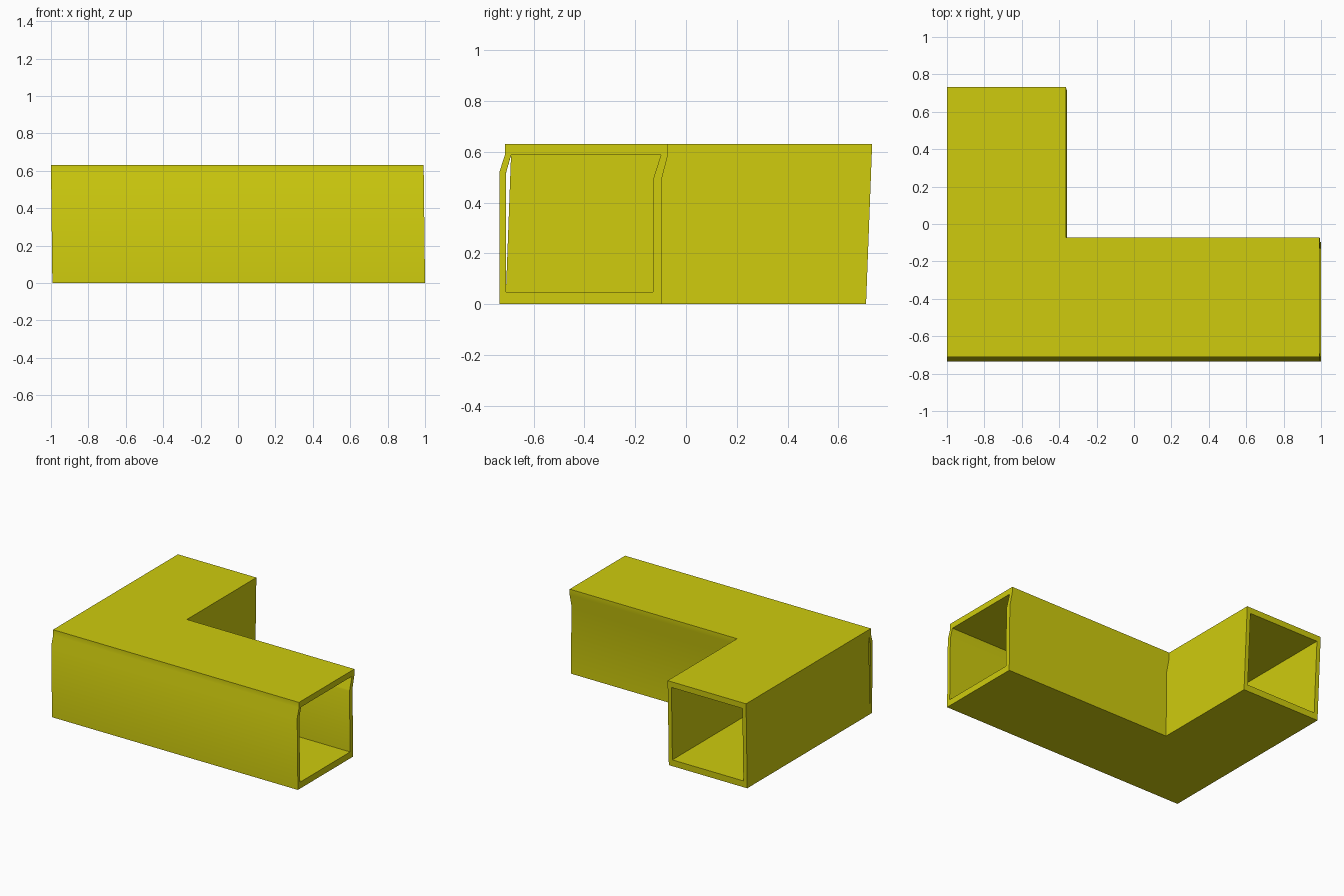
import bpy, bmesh, math

if "Cube" in bpy.data.objects:
    bpy.data.objects.remove(bpy.data.objects["Cube"])

LEAN_X = -0.0075 / 0.63   # the whole duct leans slightly sideways
LEAN_Y = 0.024 / 0.63     # the branch ends lean backwards


def prism(name, profile, start, end, axis, lean_y=0.0):
    """Extrude a (horizontal, z) profile along the x or y axis, with lean."""
    bm = bmesh.new()
    rings = []
    for t in (start, end):
        ring = []
        for h, z in profile:
            x, y = (t, h) if axis == 'X' else (h, t)
            ring.append(bm.verts.new((x + LEAN_X * z, y + lean_y * z, z)))
        rings.append(ring)
    a, b = rings
    bm.faces.new(a)
    bm.faces.new(b[::-1])
    n = len(profile)
    for i in range(n):
        j = (i + 1) % n
        bm.faces.new((a[i], b[i], b[j], a[j]))
    bmesh.ops.recalc_face_normals(bm, faces=bm.faces[:])
    me = bpy.data.meshes.new(name)
    bm.to_mesh(me)
    bm.free()
    ob = bpy.data.objects.new(name, me)
    bpy.context.collection.objects.link(ob)
    return ob


def combine(target, other, operation):
    mod = target.modifiers.new(operation, 'BOOLEAN')
    mod.operation = operation
    mod.solver = 'EXACT'
    mod.object = other
    other.hide_render = True
    bpy.context.view_layer.objects.active = target
    bpy.ops.object.modifier_apply(modifier=mod.name)
    bpy.data.objects.remove(other)


def box(h0, h1, z0, z1):
    return [(h0, z0), (h0, z1), (h1, z1), (h1, z0)]


# Outer shell: long kinked run plus the leaning branch
duct = prism("corner_duct", [
    (-0.735, 0), (-0.735, 0.52), (-0.712, 0.59), (-0.712, 0.63),
    (-0.071, 0.63), (-0.071, 0.588), (-0.095, 0.495), (-0.095, 0)],
    -0.9925, 1.0, 'X')
branch = prism("branch", box(-0.9925, -0.357, 0, 0.63), -0.5, 0.709, 'Y', LEAN_Y)
combine(duct, branch, 'UNION')

# Hollow interior, open at both ends
run_hollow = prism("run_hollow", [
    (-0.709, 0.047), (-0.709, 0.515), (-0.689, 0.587),
    (-0.099, 0.587), (-0.130, 0.49), (-0.130, 0.047)],
    -0.962, 1.1, 'X')
combine(duct, run_hollow, 'DIFFERENCE')
branch_hollow = prism("branch_hollow", box(-0.962, -0.387, 0.047, 0.587),
                      -0.5, 0.9, 'Y', LEAN_Y)
combine(duct, branch_hollow, 'DIFFERENCE')

# Narrow slit left between the kinked front wall and the leaning side wall
slit = prism("slit", [(-0.709, 0.048), (-0.709, 0.515), (-0.689, 0.586)],
             -1.1, -0.9, 'X')
combine(duct, slit, 'DIFFERENCE')

# Merge flat areas, then shade
bm = bmesh.new()
bm.from_mesh(duct.data)
bmesh.ops.remove_doubles(bm, verts=bm.verts[:], dist=0.0002)
bmesh.ops.dissolve_limit(bm, angle_limit=math.radians(0.3),
                         verts=bm.verts[:], edges=bm.edges[:])
xs = [v.co.x for v in bm.verts]
mid = (min(xs) + max(xs)) / 2
for v in bm.verts:
    v.co.x -= mid
bm.to_mesh(duct.data)
bm.free()

mat = bpy.data.materials.new("yellow")
mat.diffuse_color = (0.62, 0.60, 0.004, 1)
mat.use_nodes = True
mat.node_tree.nodes["Principled BSDF"].inputs["Base Color"].default_value = mat.diffuse_color
duct.data.materials.clear()
duct.data.materials.append(mat)
for p in duct.data.polygons:
    p.material_index = 0
bpy.ops.object.select_all(action='DESELECT')
duct.select_set(True)
bpy.context.view_layer.objects.active = duct
bpy.ops.object.shade_smooth_by_angle(angle=math.radians(30))
